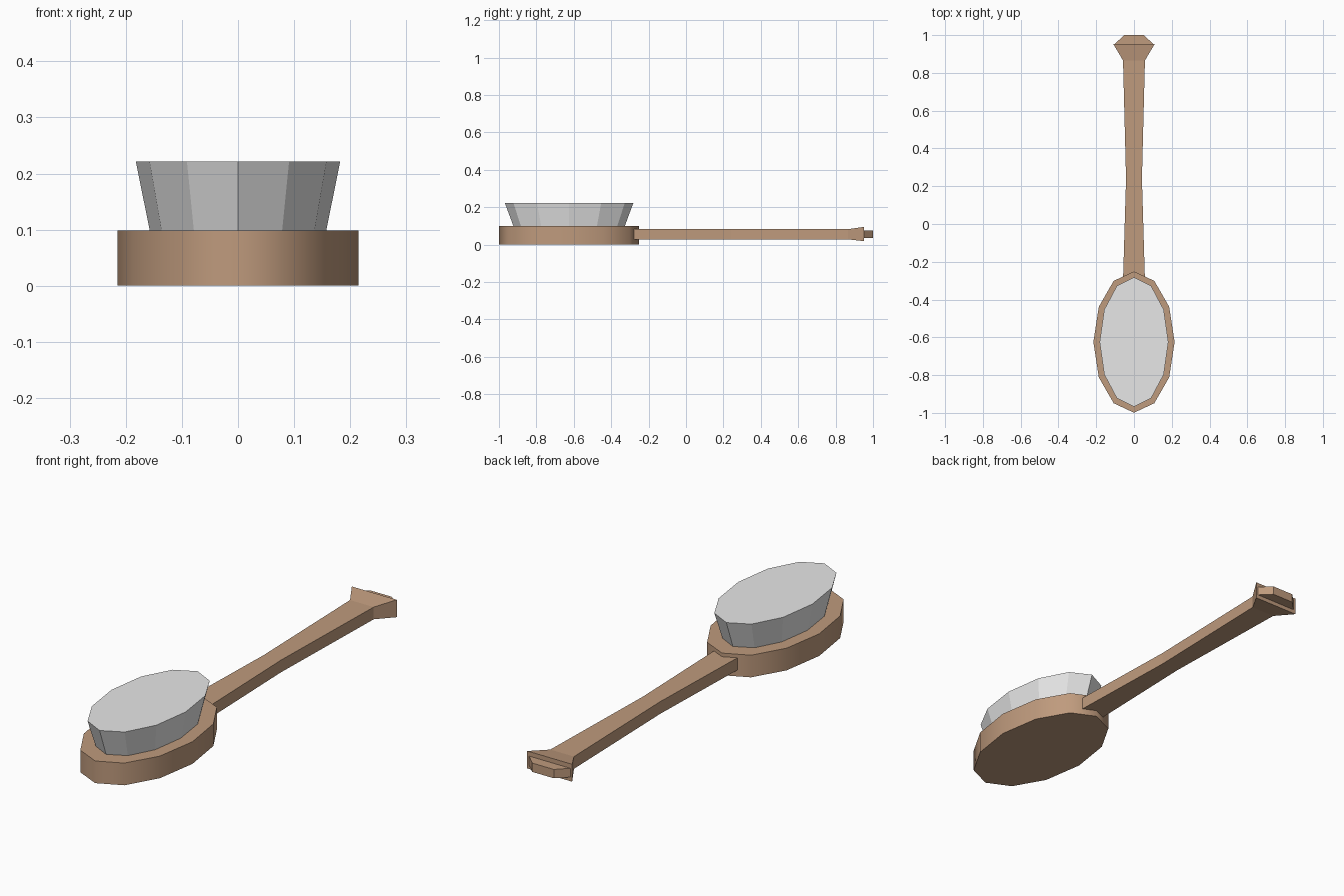
import bpy, math

if "Cube" in bpy.data.objects:
    bpy.data.objects.remove(bpy.data.objects["Cube"])


def material(name, rgb):
    m = bpy.data.materials.new(name)
    m.diffuse_color = (*rgb, 1.0)
    m.use_nodes = True
    m.node_tree.nodes["Principled BSDF"].inputs["Base Color"].default_value = m.diffuse_color
    return m


WOOD = material("warm_wood", (0.52, 0.325, 0.205))
PALE = material("pale_grey", (0.8, 0.8, 0.8))


def loft(name, rings, mat):
    """Join closed rings of equal length into a capped solid."""
    n = len(rings[0])
    verts = [p for r in rings for p in r]
    faces = [tuple(range(n))[::-1],
             tuple(range((len(rings) - 1) * n, len(rings) * n))]
    for k in range(len(rings) - 1):
        for i in range(n):
            j = (i + 1) % n
            faces.append((k * n + i, k * n + j, (k + 1) * n + j, (k + 1) * n + i))
    me = bpy.data.meshes.new(name)
    me.from_pydata(verts, [], faces)
    me.materials.append(mat)
    ob = bpy.data.objects.new(name, me)
    bpy.context.collection.objects.link(ob)
    return ob


def oval(rx, ry, z, y=-0.625, n=12):
    return [(rx * math.cos(2 * math.pi * i / n),
             y + ry * math.sin(2 * math.pi * i / n), z) for i in range(n)]


def rect(y, half_x, z0, z1):
    return [(-half_x, y, z0), (-half_x, y, z1), (half_x, y, z1), (half_x, y, z0)][::-1]


# Oval wooden head, smooth round the rim
head = loft("brush_head", [oval(0.215, 0.374, 0), oval(0.215, 0.374, 0.098)], WOOD)
bpy.context.view_layer.objects.active = head
head.select_set(True)
bpy.ops.object.shade_smooth_by_angle(angle=math.radians(50))
head.select_set(False)

# Flaring block of bristles
loft("bristles", [oval(0.157, 0.297, 0.097), oval(0.182, 0.343, 0.221)], PALE)

# Handle with a slim waist and flared end
loft("handle", [rect(-0.30, 0.058, 0.028, 0.082),
                rect(0.24, 0.042, 0.028, 0.082),
                rect(0.866, 0.058, 0.028, 0.082),
                rect(0.953, 0.11, 0.018, 0.095)][::1], WOOD)

# Tapered knob on the handle end
loft("end_knob", [rect(0.95, 0.104, 0.036, 0.075),
                  rect(1.0, 0.053, 0.036, 0.075)], WOOD)

# Make all normals face outwards
import bmesh
for ob in bpy.context.collection.objects:
    bm = bmesh.new()
    bm.from_mesh(ob.data)
    bmesh.ops.recalc_face_normals(bm, faces=bm.faces[:])
    bm.to_mesh(ob.data)
    bm.free()
